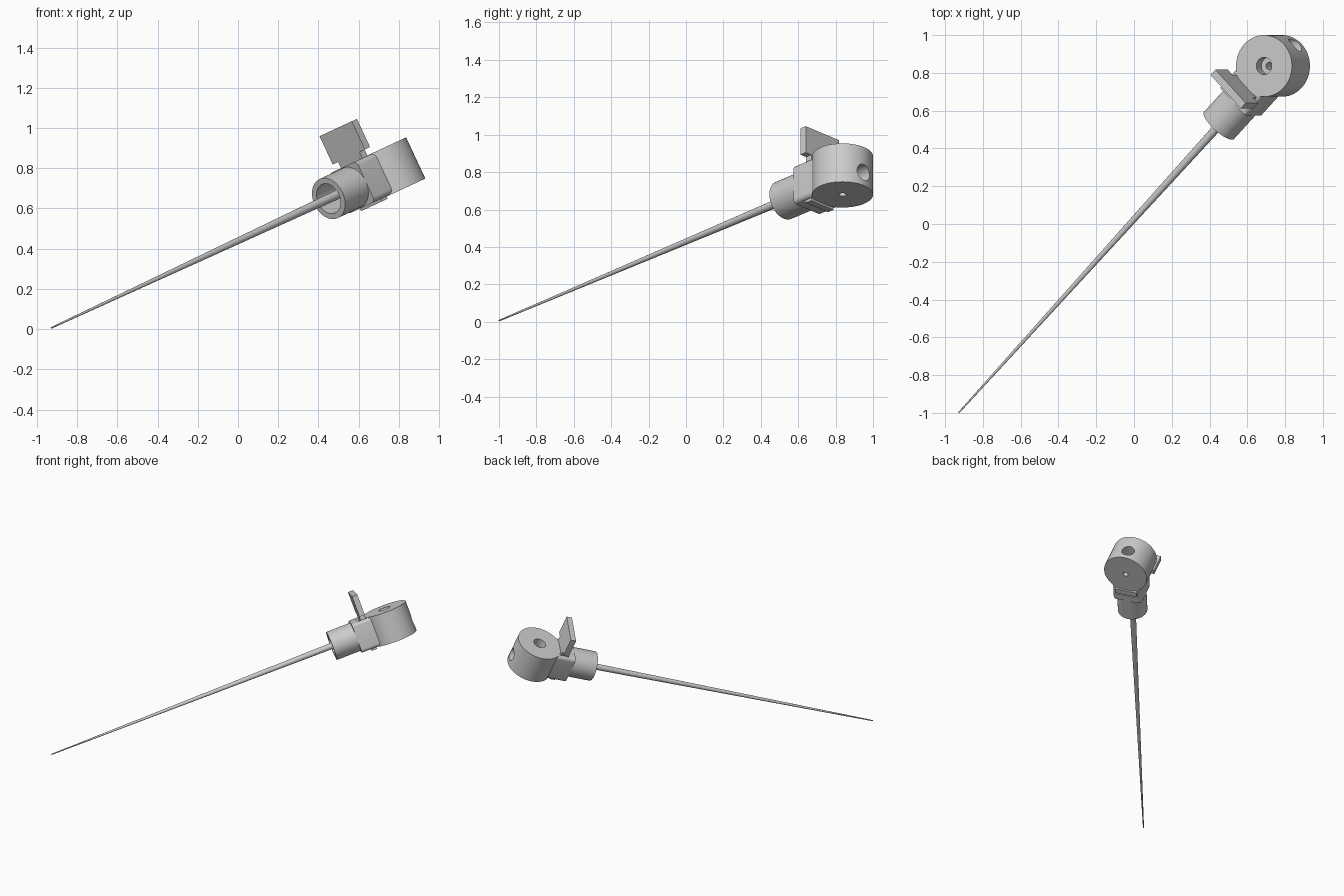
import bpy, bmesh
from math import cos, sin, pi, radians
from mathutils import Matrix, Vector

if "Cube" in bpy.data.objects:
    bpy.data.objects.remove(bpy.data.objects["Cube"])

# Local frame: x along the needle, z along the drum axis, origin at drum centre
FRAME = (Matrix.Translation((0.736, 0.837, 0.782))
         @ Matrix.Rotation(radians(-25), 4, 'Y') @ Matrix.Rotation(radians(45), 4, 'Z'))


def finish(name, bm, angle=30):
    bmesh.ops.recalc_face_normals(bm, faces=bm.faces)
    me = bpy.data.meshes.new(name)
    bm.to_mesh(me)
    bm.free()
    ob = bpy.data.objects.new(name, me)
    bpy.context.collection.objects.link(ob)
    ob.matrix_world = FRAME
    smooth(ob, angle)
    return ob


def smooth(ob, angle=30):
    bpy.ops.object.select_all(action='DESELECT')
    ob.select_set(True)
    bpy.context.view_layer.objects.active = ob
    bpy.ops.object.shade_smooth_by_angle(angle=radians(angle))


def lathe(name, profile, axis, n=64, closed=False):
    """Revolve (radius, height) points about the local x or z axis."""
    bm = bmesh.new()
    rings = []
    for r, h in profile:
        ring = []
        for i in range(n):
            c, s = r * cos(2 * pi * i / n), r * sin(2 * pi * i / n)
            ring.append(bm.verts.new((c, s, h) if axis == 'z' else (h, c, s)))
        rings.append(ring)
    pairs = list(zip(rings, rings[1:]))
    if closed:
        pairs.append((rings[-1], rings[0]))
    else:
        bm.faces.new(rings[0])
        bm.faces.new(rings[-1])
    for a, b in pairs:
        for i in range(n):
            j = (i + 1) % n
            bm.faces.new((a[i], a[j], b[j], b[i]))
    return finish(name, bm)


def box(name, lo, hi, bevel=0.0):
    """Box between two corners, optionally rounding edges parallel to x."""
    lo, hi = Vector(lo), Vector(hi)
    bm = bmesh.new()
    bmesh.ops.create_cube(bm, size=1)
    for v in bm.verts:
        v.co = Vector([lo[k] + (v.co[k] + 0.5) * (hi[k] - lo[k]) for k in range(3)])
    if bevel:
        edges = [e for e in bm.edges
                 if abs(e.verts[0].co.x - e.verts[1].co.x) > 1e-4]
        bmesh.ops.bevel(bm, geom=edges, offset=bevel, segments=6, affect='EDGES', profile=0.5)
    return finish(name, bm)


def cut(ob, cutter):
    m = ob.modifiers.new("cut", 'BOOLEAN')
    m.operation, m.solver, m.object = 'DIFFERENCE', 'EXACT', cutter
    bpy.context.view_layer.objects.active = ob
    bpy.ops.object.modifier_apply(modifier=m.name)
    bpy.data.objects.remove(cutter)
    smooth(ob)


# Drum with stepped axial hole
drum = lathe("drum", [(0.163, -0.113), (0.163, 0.113), (0.045, 0.113),
                      (0.045, 0.05), (0.019, 0.05), (0.019, -0.113)], 'z', 96, True)
# Side port in the drum
cutter = lathe("port_cutter", [(0.046, 0.06), (0.046, 0.25)], 'x', 48)
cutter.data.transform(Matrix.Translation((0, 0, -0.035)))
cutter.hide_render = True
cut(drum, cutter)

# Rounded block joining drum and socket, with a slot for the slider
block = box("block", (-0.265, -0.107, -0.111), (-0.1, 0.107, 0.111), 0.025)
slot = box("slot_cutter", (-0.215, -0.086, -0.2), (-0.15, 0.086, 0.2))
slot.hide_render = True
cut(block, slot)

# Slider: stem through the block and wide thumb plate on top
box("slider_stem", (-0.193, -0.083, -0.125), (-0.153, 0.083, 0.16))
box("thumb_plate", (-0.193, -0.125, 0.145), (-0.153, 0.125, 0.3))

# Hollow socket
lathe("socket", [(0.107, -0.25), (0.107, -0.446), (0.078, -0.446), (0.078, -0.28),
                 (0.02, -0.28), (0.02, -0.25)], 'x', 64, True)

# Tapered needle
lathe("needle", [(0.004, -2.597), (0.024, -0.26)], 'x', 24)
